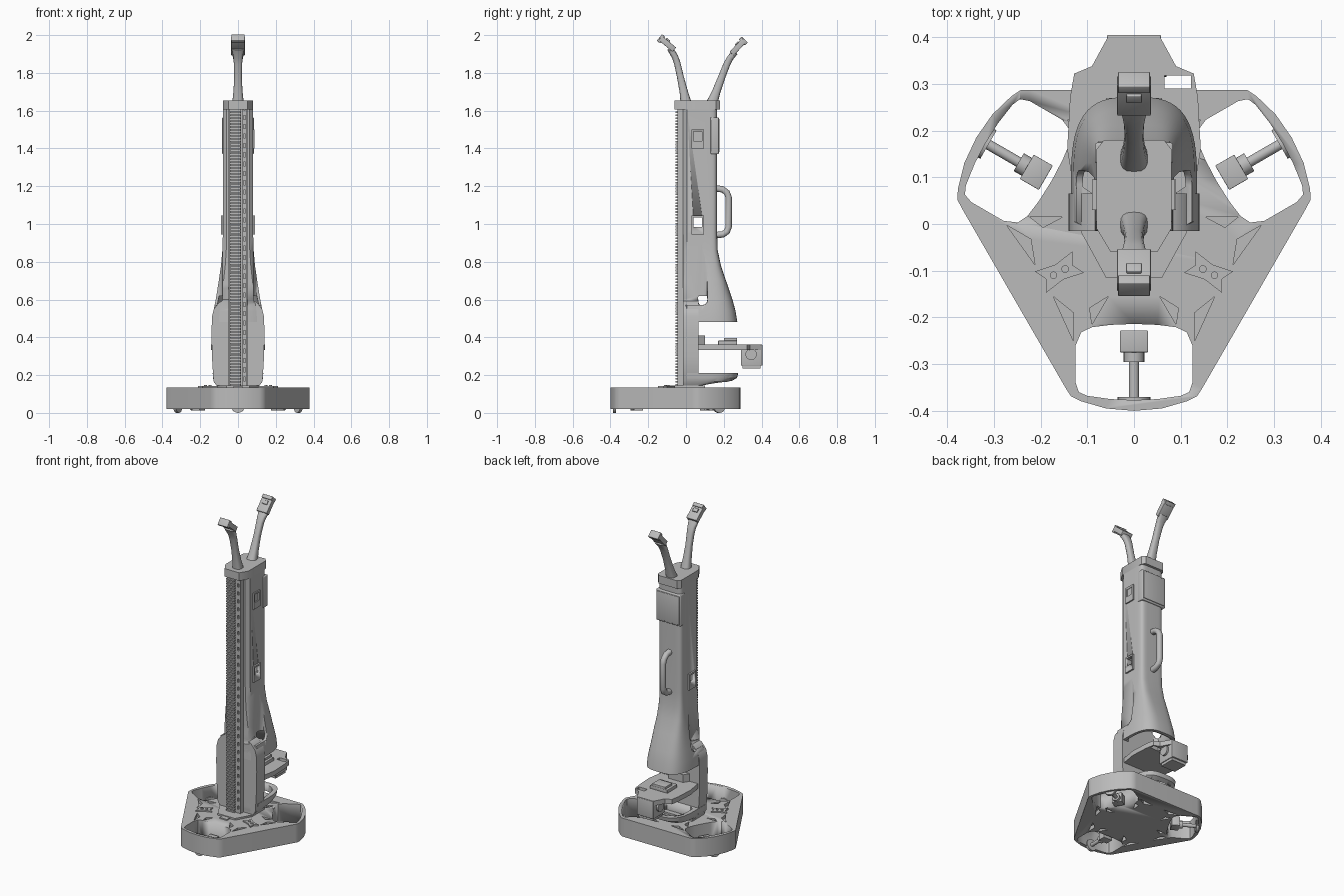
import bpy, bmesh, math
from mathutils import Vector, Matrix

old = bpy.data.objects.get("Cube")
if old:
    bpy.data.objects.remove(old, do_unlink=True)

grey = bpy.data.materials.new("light_grey")
grey.use_nodes = True
GREY = (0.5, 0.5, 0.5, 1)
grey.diffuse_color = GREY
grey.node_tree.nodes["Principled BSDF"].inputs["Base Color"].default_value = GREY


def finish(name, bm, smooth=True):
    bmesh.ops.recalc_face_normals(bm, faces=bm.faces)
    me = bpy.data.meshes.new(name)
    bm.to_mesh(me)
    bm.free()
    me.materials.append(grey)
    ob = bpy.data.objects.new(name, me)
    bpy.context.collection.objects.link(ob)
    if smooth:
        activate(ob)
        bpy.ops.object.shade_smooth_by_angle(angle=math.radians(32))
    return ob


def activate(ob):
    bpy.ops.object.select_all(action='DESELECT')
    ob.select_set(True)
    bpy.context.view_layer.objects.active = ob


def add_box(bm, lo, hi, mat=Matrix()):
    lo, hi = Vector(lo), Vector(hi)
    size = Matrix.Diagonal((*(hi - lo), 1))
    bmesh.ops.create_cube(bm, size=1, matrix=mat @ Matrix.Translation((lo + hi) / 2) @ size)


def box(name, lo, hi, bevel=0, mat=Matrix()):
    bm = bmesh.new()
    add_box(bm, lo, hi, mat)
    if bevel:
        bmesh.ops.bevel(bm, geom=bm.edges[:], offset=bevel, segments=3, affect='EDGES', profile=0.5)
    return finish(name, bm)


def add_loft(bm, rings):
    rows = [[bm.verts.new(p) for p in r] for r in rings]
    n = len(rows[0])
    for a, b in zip(rows, rows[1:]):
        for i in range(n):
            bm.faces.new((a[i], a[(i + 1) % n], b[(i + 1) % n], b[i]))
    bm.faces.new(rows[0])
    bm.faces.new(rows[-1])


def loft(name, rings):
    bm = bmesh.new()
    add_loft(bm, rings)
    return finish(name, bm)


def prism(name, pts, z0, z1):
    return loft(name, [[(x, y, z) for x, y in pts] for z in (z0, z1)])


def mirrored(half):
    # completes an outline given from the centre line outward on +x
    return half + [(-x, y) for x, y in reversed(half) if x > 0]


def cylinder(name, p, q, r, n=24):
    p, q = Vector(p), Vector(q)
    bm = bmesh.new()
    rot = (q - p).to_track_quat('Z', 'Y').to_matrix().to_4x4()
    bmesh.ops.create_cone(bm, cap_ends=True, segments=n, radius1=r, radius2=r, depth=(q - p).length,
                          matrix=Matrix.Translation((p + q) / 2) @ rot)
    return finish(name, bm)


def cut(target, cutter, keep=False):
    m = target.modifiers.new("cut", 'BOOLEAN')
    m.operation, m.solver, m.object = 'DIFFERENCE', 'EXACT', cutter
    activate(target)
    bpy.ops.object.modifier_apply(modifier=m.name)
    if not keep:
        bpy.data.objects.remove(cutter, do_unlink=True)


def tube(name, path, n=16, e=0.7):
    # path of (y, z, half width, half depth) in the middle plane
    rings = []
    for i, (y, z, w, d) in enumerate(path):
        a, b = path[max(i - 1, 0)], path[min(i + 1, len(path) - 1)]
        t = Vector((b[0] - a[0], b[1] - a[1])).normalized()
        ring = []
        for k in range(n):
            c, s = (math.cos(2 * math.pi * k / n), math.sin(2 * math.pi * k / n))
            u = w * math.copysign(abs(c) ** e, c)
            v = d * math.copysign(abs(s) ** e, s)
            ring.append((u, y + t.y * v, z - t.x * v))
        rings.append(ring)
    return loft(name, rings)


# ---- three-cornered base with wheel bays ----
BASE = Vector((0, -0.01, 0))
turns = [Matrix.Rotation(math.radians(a), 4, 'Z') for a in (0, 120, 240)]


def spin(pts, m):
    return [tuple((m @ Vector((x, y, 0)) + BASE).xy) for x, y in pts]


corner = [(-0.146, -0.342), (-0.135, -0.359), (-0.115, -0.369), (-0.06, -0.385), (0, -0.39)]
corner += [(-x, y) for x, y in reversed(corner[:-1])]
base = prism("base", [p for m in turns for p in spin(corner, m)], 0.02, 0.135)
bay = mirrored([(0, -0.204), (0.05, -0.206), (0.09, -0.211), (0.113, -0.222), (0.125, -0.25),
                (0.125, -0.33), (0.118, -0.35), (0.1, -0.358), (0.05, -0.365), (0, -0.367)])
pockets = [[(0.13, -0.24), (0.13, -0.18), (0.173, -0.145)], [(0.055, -0.145), (0.09, -0.205), (0.095, -0.17)]]
cutters = bmesh.new()
for m in turns:
    cut(base, prism("bay_cutter", spin(bay, m), -0.1, 0.3))
    for tri in pockets:
        for s in (1, -1):
            pts = spin([(s * x, y) for x, y in tri], m)
            for z0, z1 in ((-0.05, 0.045), (0.115, 0.2)):
                add_loft(cutters, [[(x, y, z) for x, y in pts] for z in (z0, z1)])
cut(base, finish("pocket_cutter", cutters, False))

# ---- drive units ----
for i, m in enumerate(turns):
    at = Matrix.Translation(BASE) @ m
    tag = ("front", "left", "right")[i]
    box(tag + "_motor", (-0.03, -0.265, 0.012), (0.03, -0.218, 0.07), 0.002, at)
    for part, y0, y1, r in (("coupler", -0.265, -0.285, 0.022), ("shaft", -0.28, -0.37, 0.011),
                            ("hub", -0.36, -0.376, 0.035)):
        cylinder(f"{tag}_{part}", at @ Vector((0, y0, 0.035)), at @ Vector((0, y1, 0.035)), r)

# ---- deck brackets and mounting plate ----
for s, tag in ((1, "left"), (-1, "right")):
    at = Matrix.Translation((s * 0.16, -0.103, 0.135)) @ Matrix.Rotation(s * math.radians(-28), 4, 'Z')
    notch = mirrored([(0, -0.018), (0.046, -0.026), (0.032, 0), (0.046, 0.026), (0, 0.018)])
    bracket = prism(tag + "_deck_bracket", notch, 0, 0.008)
    bracket.matrix_world = at
    for x in (-0.014, 0.014):
        cylinder(tag + "_bolt", at @ Vector((x, 0, 0)), at @ Vector((x, 0, 0.012)), 0.008, 12)
prism("mounting_plate", mirrored([(0, -0.115), (0.06, -0.115), (0.112, -0.02), (0.112, 0.1), (0, 0.1)]), 0.13, 0.146)
box("front_tab", (-0.025, -0.145, 0.13), (0.025, -0.11, 0.142))


# ---- column with flared skirt ----
def section(z, hw, yb, ys, e, front=-0.015, n=28):
    ring = [(hw * 0.75, front, z), (hw, front + 0.02, z)]
    for k in range(n + 1):
        a = math.pi * k / n
        c = math.cos(a)
        ring.append((hw * math.copysign(abs(c) ** e, c), ys + (yb - ys) * math.sin(a) ** e, z))
    return ring + [(-hw, front + 0.02, z), (-hw * 0.75, front, z)]


column = loft("column", [section(*s) for s in (
    (0.48, 0.135, 0.272, 0.08, 0.65), (0.54, 0.13, 0.262, 0.08, 0.63), (0.6, 0.118, 0.246, 0.08, 0.6),
    (0.7, 0.102, 0.212, 0.09, 0.5), (0.78, 0.09, 0.185, 0.095, 0.43), (0.86, 0.083, 0.168, 0.1, 0.38),
    (0.95, 0.08, 0.165, 0.1, 0.35), (1.605, 0.08, 0.165, 0.1, 0.35))])
cut(column, loft("skirt_cutter", [section(*s, front=0.06) for s in (
    (0.4, 0.12, 0.258, 0.1, 0.65), (0.56, 0.112, 0.24, 0.1, 0.63), (0.62, 0.1, 0.2, 0.1, 0.6))]))
for s in (1, -1):
    x = sorted((s * 0.082, s * 0.25))
    cut(column, box("scoop_cutter", (x[0], -0.1, 0.57), (x[1], 0.115, 0.95), 0.03))

# ---- lower shell and foot ring ----
half = [(0.115, 0.145), (0.13, 0.17), (0.138, 0.3), (0.14, 0.42), (0.138, 0.51), (0.128, 0.55), (0.1, 0.585), (0.07, 0.6)]
shell_outline = half + [(-x, z) for x, z in reversed(half)]
loft("lower_shell", [[(x, y, z) for x, z in shell_outline] for y in (-0.015, 0.065)])
foot = loft("foot_ring", [section(*s) for s in (
    (0.145, 0.115, 0.13, 0.03, 0.7), (0.165, 0.128, 0.235, 0.07, 0.65),
    (0.185, 0.132, 0.27, 0.08, 0.65), (0.21, 0.134, 0.276, 0.08, 0.65))])
cut(foot, loft("foot_cutter", [section(z, 0.108, 0.245, 0.11, 0.7, front=0.07) for z in (0.1, 0.3)]))

# ---- front rail: toothed rack and slotted strip ----
box("rail", (-0.05, -0.03, 0.14), (0.05, 0, 1.605))
bm = bmesh.new()
for i in range(94):
    z = 0.145 + i * 0.0155
    add_box(bm, (-0.043, -0.056, z), (0.014, -0.028, z + 0.009))
add_box(bm, (-0.046, -0.044, 0.14), (0.016, -0.028, 1.605))
finish("rack", bm, False)
bm = bmesh.new()
for x in (0.02, 0.04):
    add_box(bm, (x, -0.046, 0.14), (x + 0.008, -0.028, 1.605))
for i in range(30):
    z = 0.14 + i * 0.0495
    add_box(bm, (0.024, -0.044, z), (0.044, -0.028, z + 0.028))
finish("slotted_strip", bm, False)

# ---- top cap and rear screen ----
prism("cap", mirrored([(0, -0.06), (0.05, -0.06), (0.08, -0.01), (0.08, 0.16), (0.064, 0.18), (0, 0.18)]), 1.605, 1.655)
box("screen_box", (-0.084, 0.13, 1.37), (0.084, 0.174, 1.565), 0.005)
box("screen_panel", (-0.076, 0.17, 1.38), (0.076, 0.178, 1.555), 0.002)

# ---- side windows ----
frames = [box(t + "_window_frame", (min(s * 0.07, s * 0.09), 0.03, 0.945), (max(s * 0.07, s * 0.09), 0.095, 1.045))
          for s, t in ((1, "left"), (-1, "right"))]
window = box("window_cutter", (-0.2, 0.04, 0.985), (0.2, 0.085, 1.035))
for ob in frames + [column]:
    cut(ob, window, keep=True)
bpy.data.objects.remove(window, do_unlink=True)
upper = box("upper_left_frame", (0.07, 0.03, 1.4), (0.088, 0.095, 1.5))
cut(upper, box("upper_cutter", (0.078, 0.04, 1.44), (0.2, 0.085, 1.49)))

# ---- rear handle ----
tube("handle", [(y, z, 0.018, 0.017) for y, z in (
    (0.15, 0.94), (0.195, 0.945), (0.217, 0.96), (0.226, 0.985), (0.226, 1.14),
    (0.217, 1.165), (0.195, 1.183), (0.15, 1.19))], e=0.9)

# ---- camera masts ----
tube("front_mast", [(0, 1.64, 0.031, 0.029), (-0.012, 1.7, 0.024, 0.022), (-0.03, 1.78, 0.02, 0.018),
                    (-0.046, 1.85, 0.022, 0.017), (-0.058, 1.885, 0.025, 0.017), (-0.085, 1.93, 0.034, 0.016)])
tube("rear_mast", [(0.138, 1.64, 0.031, 0.03), (0.16, 1.7, 0.024, 0.022), (0.19, 1.78, 0.02, 0.019),
                   (0.218, 1.85, 0.022, 0.018), (0.235, 1.88, 0.026, 0.017), (0.26, 1.91, 0.034, 0.016)])
for tag, y, z, tilt in (("front", -0.101, 1.957, 50), ("rear", 0.278, 1.939, -43)):
    at = Matrix.Translation((0, y, z)) @ Matrix.Rotation(math.radians(tilt), 4, 'X')
    box(tag + "_camera_head", (-0.036, -0.016, -0.052), (0.036, 0.014, 0.045), 0.003, at)
    side = 1 if tilt < 0 else -1
    box(tag + "_camera_lip", (-0.034, -0.024, 0.028), (0.034, 0.02, 0.05), 0.002, at)
    box(tag + "_camera_lens", (-0.016, min(0, side * -0.022), -0.005),
        (0.016, max(0, side * -0.022), 0.018), 0.002, at)

# ---- rear gripper carriage ----
plate = prism("carriage_plate", mirrored([(0, 0.05), (0.125, 0.05), (0.143, 0.16), (0.137, 0.27), (0.128, 0.322),
                                          (0.09, 0.338), (0.07, 0.375), (0.055, 0.402), (0, 0.402)]), 0.332, 0.362)
cut(plate, box("slot_cutter", (0.065, 0.29, 0.2), (0.122, 0.318, 0.5)))
box("gripper_block", (-0.058, 0.29, 0.25), (0.058, 0.405, 0.36), 0.004)
box("gripper_foot", (-0.05, 0.3, 0.234), (0.05, 0.395, 0.252))
cylinder("gripper_roller", (-0.07, 0.345, 0.31), (0.07, 0.345, 0.31), 0.03)
box("carriage_box", (-0.06, 0.17, 0.36), (0.06, 0.27, 0.382), 0.003)
box("carriage_lid", (-0.045, 0.2, 0.38), (0.045, 0.27, 0.396), 0.002)
prism("carriage_support", mirrored([(0, 0.05), (0.08, 0.05), (0.05, 0.1), (0, 0.1)]), 0.36, 0.41)
